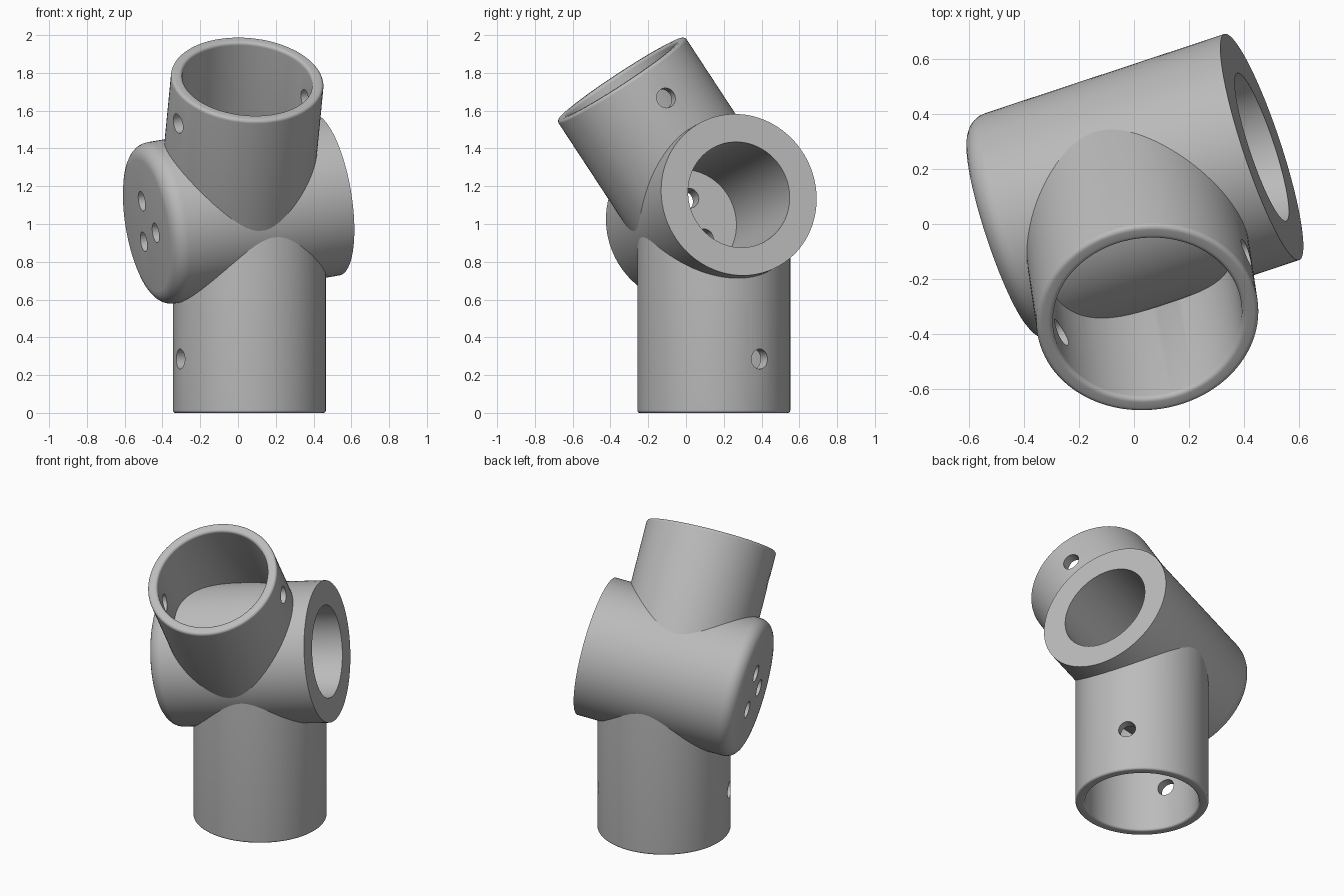
import bpy, bmesh, math
from mathutils import Vector, Matrix

if "Cube" in bpy.data.objects:
    bpy.data.objects.remove(bpy.data.objects["Cube"])

SEG = 96
grey = bpy.data.materials.new("grey plastic")
grey.diffuse_color = (0.5, 0.5, 0.5, 1)
grey.use_nodes = True
grey.node_tree.nodes["Principled BSDF"].inputs["Base Color"].default_value = grey.diffuse_color

A = Vector((0.937, 0.31, 0.16)).normalized()        # barrel axis
MOUTH = Vector((0.465, 0.28, 1.155))                # open end of barrel
LENGTH = 1.01
U = Vector((0.081, -0.547, 0.834)).normalized()     # upper socket axis
RIM = Vector((0.05, -0.345, 1.77))
LOW = Vector((0.06, 0.147, 0))
R_OUT, R_IN, R_BARREL, R_BORE, R_HOLE = 0.405, 0.345, 0.433, 0.283, 0.053


def arc(cr, cz, r, a0, a1, n=6):
    """Quarter-round points of a profile as (radius, height)."""
    return [(cr + r * math.cos(math.radians(a0 + (a1 - a0) * i / n)),
             cz + r * math.sin(math.radians(a0 + (a1 - a0) * i / n))) for i in range(n + 1)]


def lathe(name, profile, origin, axis, closed=False, seg=SEG):
    """Revolve a profile around an axis; open profiles get end caps."""
    bm = bmesh.new()
    rings = [[bm.verts.new((r * math.cos(t), r * math.sin(t), z))
              for t in (2 * math.pi * k / seg for k in range(seg))] for r, z in profile]
    n = len(rings)
    for i in range(n if closed else n - 1):
        a, b = rings[i], rings[(i + 1) % n]
        for k in range(seg):
            j = (k + 1) % seg
            bm.faces.new((a[k], a[j], b[j], b[k]))
    if not closed:
        bm.faces.new(rings[0])
        bm.faces.new(rings[-1])
    bmesh.ops.recalc_face_normals(bm, faces=bm.faces)
    me = bpy.data.meshes.new(name)
    bm.to_mesh(me)
    bm.free()
    me.materials.append(grey)
    ob = bpy.data.objects.new(name, me)
    bpy.context.collection.objects.link(ob)
    ob.matrix_world = Matrix.Translation(origin) @ axis.to_track_quat('Z', 'Y').to_matrix().to_4x4()
    return ob


def drill(name, origin, axis, length, r=R_HOLE, seg=32):
    return lathe(name, [(r, 0), (r, length)], origin, axis, seg=seg)


def finish(ob, cutters):
    """Cut the holes, then shade smooth with sharp edges kept."""
    for c in cutters:
        m = ob.modifiers.new("cut", 'BOOLEAN')
        m.operation, m.solver, m.object = 'DIFFERENCE', 'EXACT', c
    bpy.context.view_layer.update()
    bpy.ops.object.select_all(action='DESELECT')
    bpy.context.view_layer.objects.active = ob
    ob.select_set(True)
    for m in list(ob.modifiers):
        bpy.ops.object.modifier_apply(modifier=m.name)
    bpy.ops.object.shade_smooth_by_angle(angle=math.radians(30))
    for c in cutters:
        bpy.data.objects.remove(c)


def socket(name, origin, axis, length, rim_round, hole_depth, hole_dirs):
    """Hollow tube from its rim (height 0) down to the barrel."""
    f = rim_round
    prof = ([(R_OUT, length)] + arc(R_OUT - f, f, f, 0, -90)
            + arc(R_IN + f, f, f, -90, -180) + [(R_IN, length)])
    ob = lathe(name, prof, origin, axis, closed=True)
    cuts = [drill("pin_cutter", origin + axis * hole_depth + d * 0.2, d, 0.4) for d in hole_dirs]
    cuts.append(lathe("barrel_cutter", [(0.40, -1.3), (0.40, 0.3)], MOUTH, A))
    finish(ob, cuts)


# Cross barrel: rounded closed end, open flat mouth, blind bore
f = 0.08
barrel = lathe("cross_barrel",
               [(R_BORE, 0), (R_BARREL, 0)] + arc(R_BARREL - f, LENGTH - f, f, 0, 90)
               + [(0.002, LENGTH), (0.002, LENGTH - 0.1), (R_BORE, LENGTH - 0.1)],
               MOUTH, -A, closed=True)
up = (Vector((0, 0, 1)) - A * A.z).normalized()
side = up.cross(A)
end = MOUTH - A * LENGTH
# Close the tiny axial gap of the end wall
bm = bmesh.new()
bm.from_mesh(barrel.data)
bmesh.ops.remove_doubles(bm, verts=[v for v in bm.verts if math.hypot(v.co.x, v.co.y) < 0.01], dist=0.006)
bmesh.ops.delete(bm, geom=[e for e in bm.edges if all(math.hypot(v.co.x, v.co.y) < 0.01 for v in e.verts)],
                 context='EDGES')
bmesh.ops.recalc_face_normals(bm, faces=bm.faces)
bm.to_mesh(barrel.data)
bm.free()
# Three screw holes in the closed end
screws = []
for k in range(3):
    t = math.radians(12 + 120 * k)
    p = end + (up * math.cos(t) + side * math.sin(t)) * 0.132
    screws.append(drill("screw_cutter", p - A * 0.1, A, 0.3))
finish(barrel, screws)

# Lower and upper sockets with their pin holes
socket("lower_socket", LOW, Vector((0, 0, 1)), 1.086, 0.014, 0.285,
       [Vector((math.cos(t), math.sin(t), 0)) for t in (math.radians(37), math.radians(205))])


def across(v):
    v = Vector(v)
    return (v - U * v.dot(U)).normalized()


socket("upper_socket", RIM, -U, 0.836, 0.018, 0.187,
       [across((0.37, 0.133, 0.056)), across((-0.385, -0.19, -0.094))])
